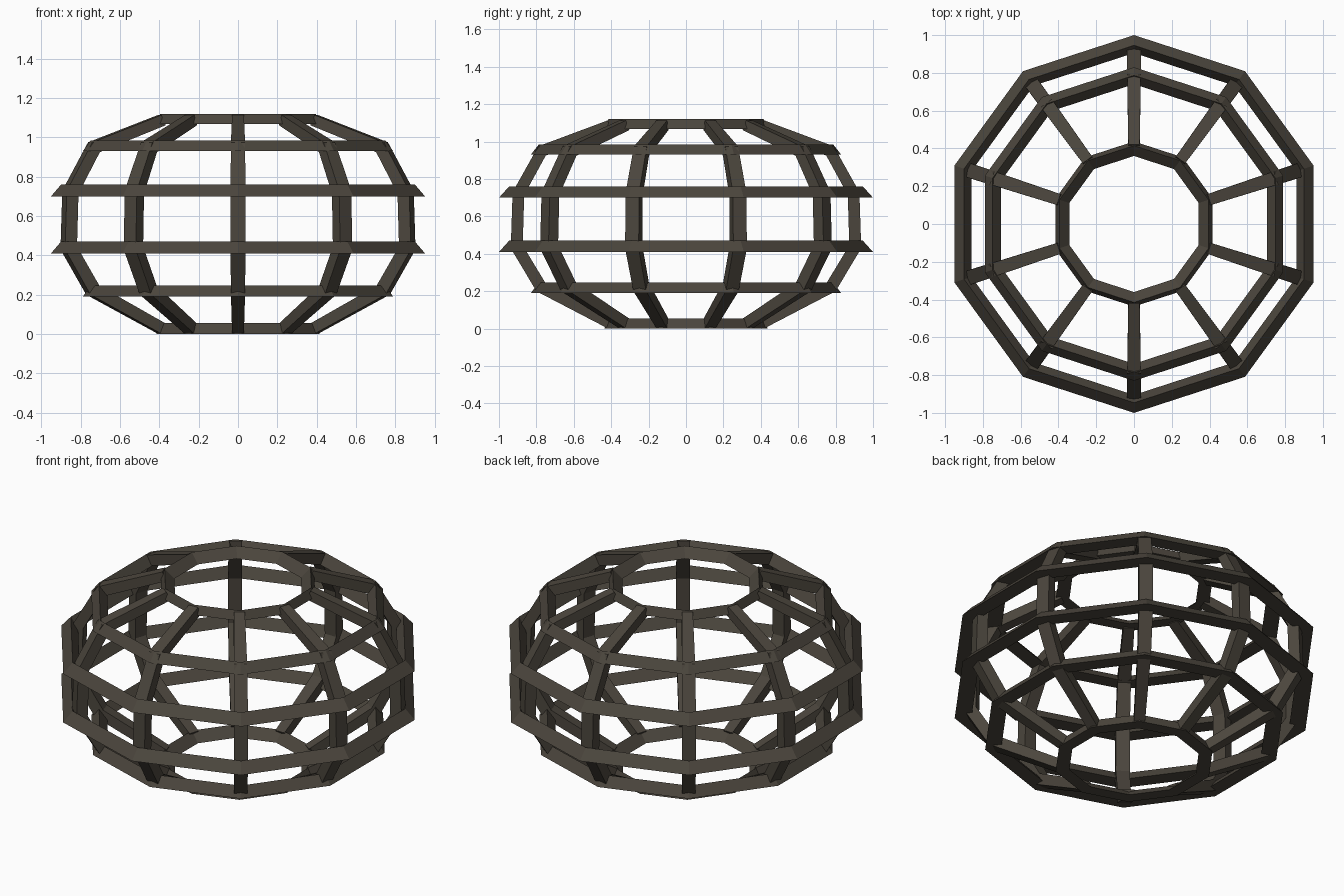
import bpy, bmesh
from math import sin, cos, pi

if "Cube" in bpy.data.objects:
    bpy.data.objects.remove(bpy.data.objects["Cube"])

SIDES = 10
mat = bpy.data.materials.new("dark_wood")
mat.diffuse_color = (0.07, 0.06, 0.046, 1)
mat.use_nodes = True
mat.node_tree.nodes["Principled BSDF"].inputs["Base Color"].default_value = mat.diffuse_color


def finish(name, bm):
    bmesh.ops.recalc_face_normals(bm, faces=bm.faces)
    me = bpy.data.meshes.new(name)
    bm.to_mesh(me)
    bm.free()
    me.materials.append(mat)
    ob = bpy.data.objects.new(name, me)
    bpy.context.collection.objects.link(ob)
    return ob


def bridge(bm, a, b):
    n = len(a)
    for i in range(n):
        j = (i + 1) % n
        bm.faces.new((a[i], a[j], b[j], b[i]))


def ring(name, outer, ridge, inner, z0, z1):
    """Ten-sided hoop with a flat-bottomed triangular section."""
    bm = bmesh.new()
    loops = []
    for k in range(SIDES):
        a = pi / 2 + 2 * pi * k / SIDES
        loops.append([bm.verts.new((r * cos(a), r * sin(a), z))
                      for r, z in ((outer, z0), (ridge, z1), (inner, z0))])
    for k in range(SIDES):
        bridge(bm, loops[k], loops[(k + 1) % SIDES])
    finish(name, bm)


def rib(name, angle, stations):
    """Bent bar: each station is outer r, z, inner r, z, half width."""
    bm = bmesh.new()
    c, s = cos(angle), sin(angle)
    loops = []
    for ro, zo, ri, zi, w in stations:
        loops.append([bm.verts.new((r * c - t * s, r * s + t * c, z))
                      for r, t, z in ((ro, -w, zo), (ro, w, zo), (ri, w, zi), (ri, -w, zi))])
    for a, b in zip(loops, loops[1:]):
        bridge(bm, a, b)
    bm.faces.new(loops[0])
    bm.faces.new(loops[-1])
    finish(name, bm)


# Horizontal hoops, bottom to top
ring("bottom_hoop", 0.437, 0.415, 0.36, 0.0, 0.055)
ring("lower_hoop", 0.83, 0.787, 0.74, 0.19, 0.248)
ring("lower_middle_hoop", 1.0, 0.946, 0.905, 0.41, 0.47)
ring("upper_middle_hoop", 1.0, 0.946, 0.905, 0.70, 0.76)
ring("upper_hoop", 0.83, 0.787, 0.74, 0.93, 0.985)
ring("top_hoop", 0.437, 0.415, 0.36, 1.068, 1.12)

# Vertical ribs at the hoop corners
STATIONS = [
    (0.42, 0.002, 0.395, 0.053, 0.030),
    (0.80, 0.20, 0.752, 0.245, 0.036),
    (0.937, 0.43, 0.873, 0.445, 0.038),
    (0.927, 0.73, 0.865, 0.715, 0.038),
    (0.79, 0.975, 0.75, 0.925, 0.036),
    (0.42, 1.113, 0.395, 1.062, 0.030),
]
for k in range(SIDES):
    rib(f"rib_{k + 1}", pi / 2 + 2 * pi * k / SIDES, STATIONS)
